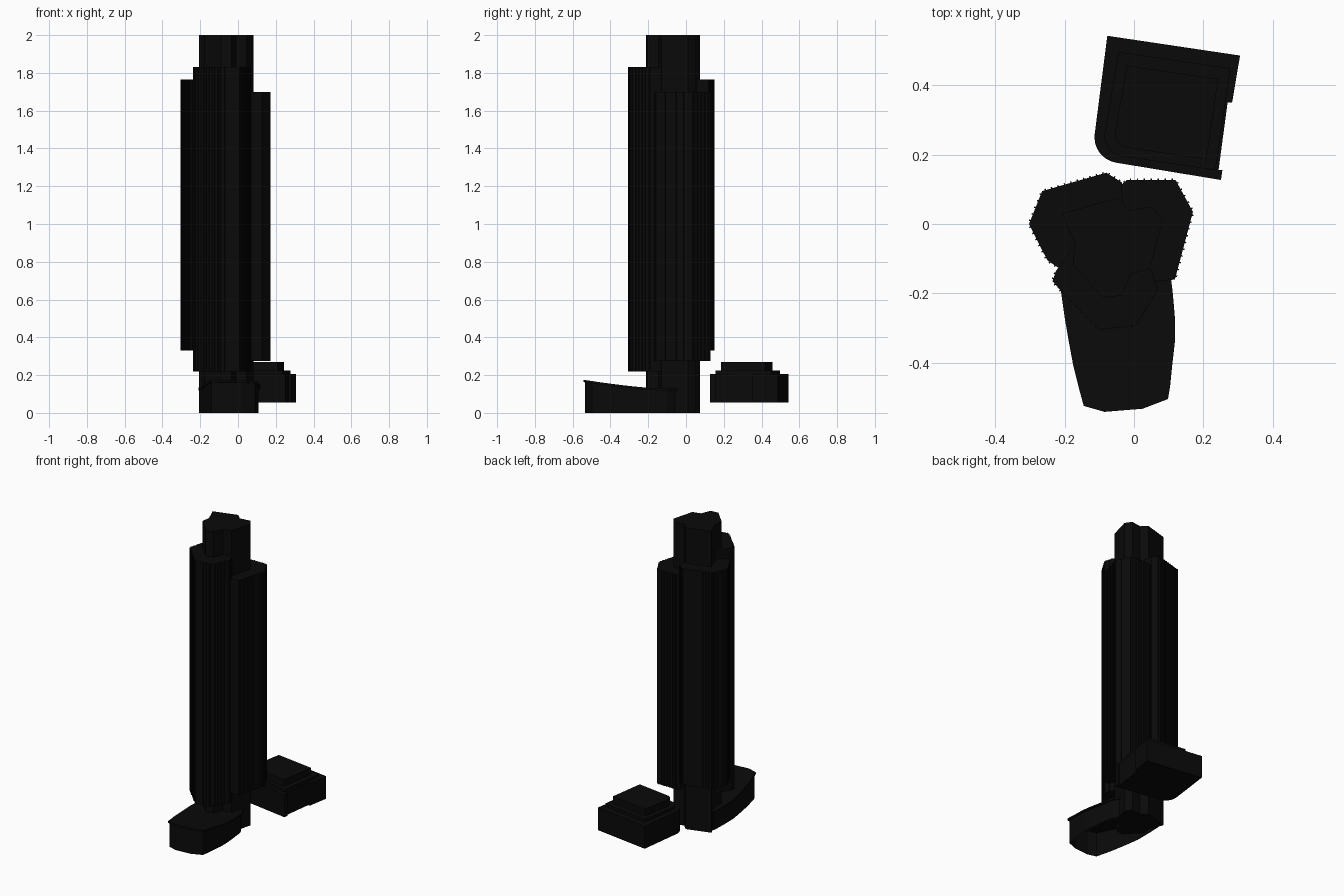
import bpy, bmesh, math
from mathutils import Vector

cube = bpy.data.objects.get("Cube")
if cube:
    bpy.data.objects.remove(cube, do_unlink=True)

black = bpy.data.materials.new("matt_black")
black.use_nodes = True
shade = (0.003, 0.003, 0.003, 1)
black.diffuse_color = shade
black.node_tree.nodes["Principled BSDF"].inputs["Base Color"].default_value = shade


def finish(name, bm):
    bmesh.ops.recalc_face_normals(bm, faces=bm.faces)
    mesh = bpy.data.meshes.new(name)
    bm.to_mesh(mesh)
    bm.free()
    mesh.materials.append(black)
    obj = bpy.data.objects.new(name, mesh)
    bpy.context.collection.objects.link(obj)
    return obj


def add_prism(bm, outline, bottom, top, caps=True):
    """Extrude an outline; top may be a height or a function of y."""
    height = top if callable(top) else lambda y: top
    floor = bottom if callable(bottom) else lambda y: bottom
    low = [bm.verts.new((x, y, floor(y))) for x, y in outline]
    high = [bm.verts.new((x, y, height(y))) for x, y in outline]
    n = len(outline)
    for i in range(n):
        j = (i + 1) % n
        bm.faces.new((low[i], low[j], high[j], high[i]))
    if caps:
        bm.faces.new(low[::-1])
        bm.faces.new(high)


def prism(name, outline, bottom, top):
    bm = bmesh.new()
    add_prism(bm, outline, bottom, top)
    return finish(name, bm)


# Central core
core = [(-.207, .03), (-.05, .075), (-.015, .04), (.055, .05), (.083, .01),
        (.045, -.13), (-.01, -.145), (-.035, -.207), (-.09, -.212),
        (-.177, -.12), (-.17, -.06)]
prism("tower_core", core, 0, 2)


# Wings with slim vertical fins on their outer walls
def wing(name, outer, inner, bottom, top):
    prism(name, outer + inner, bottom, top)
    bm = bmesh.new()
    for a, b in zip(outer, outer[1:]):
        a, b = Vector(a), Vector(b)
        along = (b - a).normalized()
        out = Vector((-along.y, along.x))
        count = max(1, round((b - a).length / .02))
        for i in range(count):
            p = a + (b - a) * (i + .5) / count
            corners = [p + along * s * .002 + out * d
                       for s, d in ((-1, -.002), (1, -.002), (1, .004), (-1, .004))]
            add_prism(bm, corners, bottom, top)
    finish(name + "_fins", bm)


wing("west_wing",
     [(-.22, -.125), (-.25, -.105), (-.303, 0), (-.265, .095), (-.08, .148), (-.035, .12)],
     [(-.03, -.05)], .33, 1.765)
wing("east_wing",
     [(-.035, .115), (-.02, .127), (.12, .127), (.17, .035), (.118, -.16)],
     [(.03, -.17), (-.04, -.05)], .275, 1.70)
wing("south_wing",
     [(.05, -.135), (.068, -.19), (.005, -.293), (-.1, -.305), (-.205, -.2),
      (-.235, -.165), (-.225, -.135)],
     [(-.17, -.06), (-.03, -.05)], .22, 1.83)


# Entrance podium: open-bottomed walls beneath a curved overhanging roof
def roof_height(y):
    return .13 + .045 * (min(1, max(0, (-.14 - y) / .4))) ** 1.4


left_side = [(-.207, 0), (-.21, -.1), (-.21, -.2), (-.2, -.27), (-.188, -.34),
             (-.175, -.41), (-.16, -.47), (-.145, -.525)]
right_side = [(.065, -.04), (.1, -.1), (.112, -.2), (.118, -.27), (.118, -.34),
              (.11, -.41), (.104, -.47), (.098, -.505)]
front_edge = [(-.085, -.542), (.025, -.533)]


def inset(p, d):
    x, y = p
    k = max(0, 1 - d / .15)
    return (-.045 + (x + .045) * k, -.28 + (y + .28) * (1 - d / .26))


bm = bmesh.new()
walls = left_side + front_edge + right_side[::-1]
for d in (.008, .014):
    add_prism(bm, [inset(p, d) for p in walls], 0, lambda y: roof_height(y) - .008, False)
finish("podium_walls", bm)

bm = bmesh.new()
rows = list(zip(left_side, right_side)) + [tuple(front_edge)]
grid = []
for thickness in (0, .012):
    grid.append([[bm.verts.new((x, y, roof_height(y) - thickness)) for x, y in row]
                 for row in rows])
for layer in grid:
    for r, s in zip(layer, layer[1:]):
        bm.faces.new((r[0], r[1], s[1], s[0]))
for r, s, t, u in zip(grid[0], grid[0][1:], grid[1], grid[1][1:]):
    for k in (0, 1):
        bm.faces.new((r[k], s[k], u[k], t[k]))
for k in (0, -1):
    bm.faces.new((*grid[0][k], *grid[1][k][::-1]))
finish("podium_roof", bm)


# Low pavilion behind the tower, with a rounded corner and stepped roof
def rounded_corner(c, r, start, end, steps=8):
    angles = [math.radians(start + (end - start) * i / steps) for i in range(steps + 1)]
    return [(c[0] + r * math.cos(a), c[1] + r * math.sin(a)) for a in angles]


body = [(-.077, .543), (.306, .486), (.283, .35), (.27, .35), (.244, .156),
        (.255, .156), (.251, .127)]
body += rounded_corner((-.04, .25), .074, 262, 172)[0:]
prism("pavilion_body", body, .055, .205)
tier = [(-.045, .497), (.278, .449), (.235, .155)]
tier += rounded_corner((-.025, .255), .06, 262, 172)
prism("pavilion_lower_tier", tier, .2, .225)
tier = [(-.02, .457), (.243, .418), (.209, .186)]
tier += rounded_corner((-.015, .26), .04, 262, 172)
prism("pavilion_upper_tier", tier, .22, .27)
